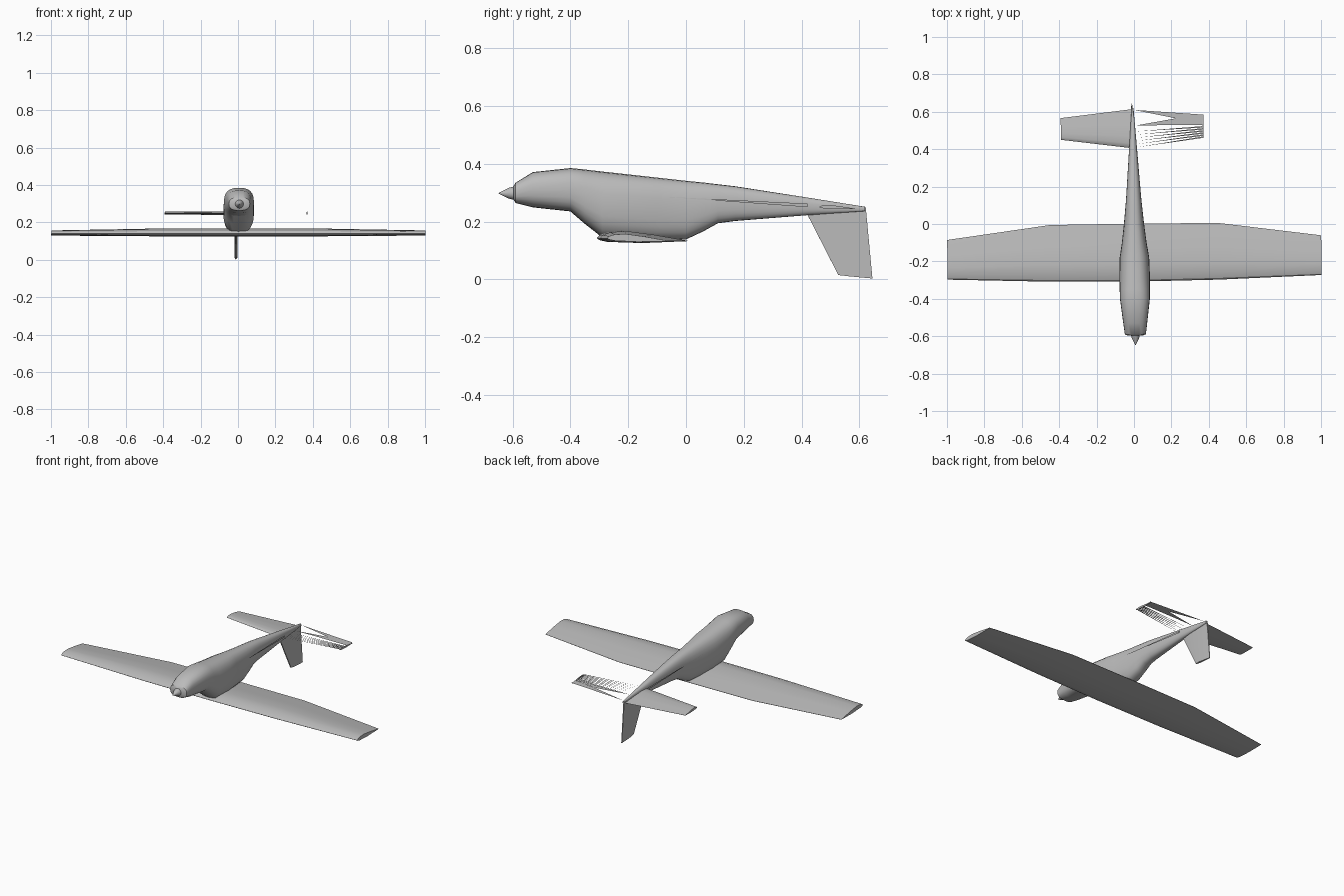
import bpy, bmesh, math
from mathutils import Matrix, Vector

cube = bpy.data.objects.get("Cube")
if cube:
    bpy.data.objects.remove(cube, do_unlink=True)

grey = bpy.data.materials.new("light grey")
grey.use_nodes = True
COLOUR = (0.5, 0.5, 0.5, 1)
grey.diffuse_color = COLOUR
grey.node_tree.nodes["Principled BSDF"].inputs["Base Color"].default_value = COLOUR

# The whole airframe sits slightly yawed
YAW = Matrix.Rotation(0.0125, 4, "Z")


def finish(name, bm, angle=30):
    bmesh.ops.recalc_face_normals(bm, faces=bm.faces)
    bm.transform(YAW)
    mesh = bpy.data.meshes.new(name)
    bm.to_mesh(mesh)
    bm.free()
    mesh.materials.append(grey)
    obj = bpy.data.objects.new(name, mesh)
    bpy.context.collection.objects.link(obj)
    bpy.ops.object.select_all(action="DESELECT")
    obj.select_set(True)
    bpy.context.view_layer.objects.active = obj
    bpy.ops.object.shade_smooth_by_angle(angle=math.radians(angle))
    return obj


def loft(name, rings, angle=30):
    """Skin a row of equal rings and cap both ends."""
    bm = bmesh.new()
    rows = [[bm.verts.new(p) for p in ring] for ring in rings]
    n = len(rows[0])
    for a, b in zip(rows, rows[1:]):
        for i in range(n):
            j = (i + 1) % n
            bm.faces.new((a[i], a[j], b[j], b[i]))
    bm.faces.new(rows[0])
    bm.faces.new(rows[-1])
    return finish(name, bm, angle)


def oval(y, low, high, half, sides=24, power=0.78):
    """Rounded-box section across the body."""
    ring = []
    for i in range(sides):
        a = math.tau * i / sides
        c, s = math.cos(a), math.sin(a)
        ring.append((half * math.copysign(abs(c) ** power, c), y,
                     (low + high) / 2 + (high - low) / 2 * math.copysign(abs(s) ** power, s)))
    return ring


AIRFOIL = [(0, 0), (.03, .42), (.12, .8), (.3, 1), (.6, .68), (1, .06),
           (1, 0), (.5, -.4), (.12, -.4), (.03, -.22)]


def foil(x, front, back, z, height, droop=0.0):
    """Wing section at span position x."""
    return [(x, front + t * (back - front), z + height * h - droop * t) for t, h in AIRFOIL]


# Fuselage: y, bottom, top, half width
SECTIONS = [
    (-.597, .277, .322, .038), (-.59, .264, .334, .056), (-.53, .249, .371, .064),
    (-.40, .235, .385, .080), (-.35, .192, .380, .081), (-.29, .145, .373, .082),
    (-.18, .138, .361, .079), (-.10, .136, .352, .066), (0, .138, .341, .054),
    (.06, .166, .335, .048), (.11, .194, .329, .043), (.17, .202, .322, .038),
    (.42, .222, .283, .020), (.62, .236, .251, .005),
]
loft("fuselage", [oval(*s) for s in SECTIONS])

# Spinner
loft("spinner", [oval(y, .298 - r, .298 + r, r, 12, 1)
                 for y, r in ((-.592, .024), (-.612, .019), (-.648, .001))])

# Main wing, mirrored tip to tip
stations = [(1, -.285, -.073, .142, .018), (.45, -.303, 0, .142, .028), (0, -.308, .002, .142, .028)]
right = [foil(-x, f, b, z, h, .01) for x, f, b, z, h in stations]
left = [foil(x, f, b, z, h, .01) for x, f, b, z, h in reversed(stations[:2])]
loft("wing", right + left)

# Right tailplane half
loft("right_tailplane", [foil(-.385, .455, .571, .25, .011, .006),
                         foil(-.002, .405, .614, .25, .011, .012)])

# Left tailplane half: open skin of slivers fanning from the root to the tip
bm = bmesh.new()


def sliver(points, z):
    bm.faces.new([bm.verts.new((x, y, z)) for x, y in points])


TIP = .378
sliver([(.008, .61), (TIP, .58), (TIP, .54), (.23, .562)], .249)
sliver([(.02, .527), (.23, .562), (TIP, .54), (TIP, .534)], .250)
sliver([(.02, .527), (TIP, .534), (TIP, .525)], .252)
for i in range(6):
    root, tip = .41 + .017 * i, .456 + .011 * i
    sliver([(.02, root), (TIP, tip), (TIP, tip + .008)], .254 - .001 * i)
finish("left_tailplane_skin", bm)
loft("left_tailplane_tip", [foil(TIP - d, .456, .58, .25, .009, .006) for d in (.004, 0)])

# Downward fin
bm = bmesh.new()
outline = [(.42, .224), (.527, .015), (.645, .003), (.622, .248)]
sides = [[bm.verts.new((-.004 + s * w, y, z)) for (y, z), w in zip(outline, (.003, .003, .002, .003))]
         for s in (-1, 1)]
mids = [[bm.verts.new((-.004 + s * .007, y, z)) for y, z in ((.48, .23), (.56, .011))]
        for s in (-1, 1)]
for (a, b, c, d), (m, n) in zip(sides, mids):
    bm.faces.new((a, b, n, m))
    bm.faces.new((m, n, c, d))
(a, b, c, d), (e, f, g, h) = sides
(m, n), (o, p) = mids
for face in ((a, b, f, e), (b, n, c, g, p, f), (c, d, h, g), (d, m, a, e, o, h)):
    bm.faces.new(face)
finish("fin", bm)

# Thin strakes along the rear body
for s, name in ((-1, "right_strake"), (1, "left_strake")):
    bm = bmesh.new()
    bm.faces.new([bm.verts.new((s * x, y, z)) for x, y, z in
                  ((.062, -.10, .287), (.027, .42, .262), (.027, .42, .250))])
    finish(name, bm)
